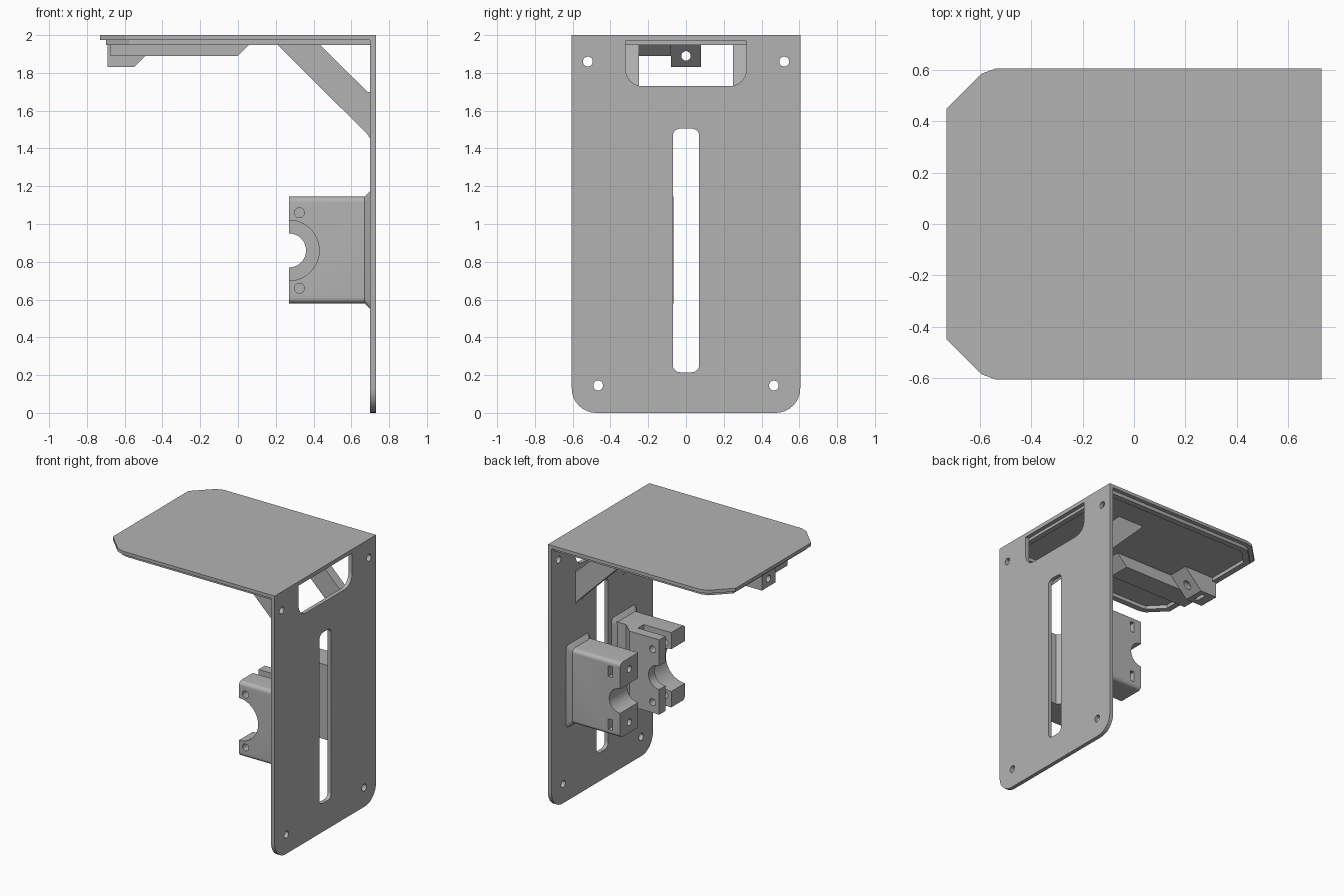
import bpy, bmesh, math
from mathutils import Vector

if "Cube" in bpy.data.objects:
    bpy.data.objects.remove(bpy.data.objects["Cube"], do_unlink=True)

grey = bpy.data.materials.new("light_grey")
grey.use_nodes = True
grey.diffuse_color = (0.45, 0.45, 0.45, 1)
grey.node_tree.nodes["Principled BSDF"].inputs["Base Color"].default_value = grey.diffuse_color


def prism(name, axis, lo, hi, pts, end_pts=None):
    """Extrude a 2D profile along an axis, optionally lofting to a second profile."""
    def place(p, h):
        a, b = p
        return {"x": (h, a, b), "y": (a, h, b), "z": (a, b, h)}[axis]
    bm = bmesh.new()
    low = [bm.verts.new(place(p, lo)) for p in pts]
    high = [bm.verts.new(place(p, hi)) for p in (end_pts or pts)]
    bm.faces.new(low)
    bm.faces.new(high)
    n = len(pts)
    for i in range(n):
        j = (i + 1) % n
        bm.faces.new((low[i], low[j], high[j], high[i]))
    bmesh.ops.recalc_face_normals(bm, faces=bm.faces)
    mesh = bpy.data.meshes.new(name)
    bm.to_mesh(mesh)
    bm.free()
    mesh.materials.append(grey)
    obj = bpy.data.objects.new(name, mesh)
    bpy.context.collection.objects.link(obj)
    return obj


def rect(a0, a1, b0, b1, radii=(0, 0, 0, 0), steps=8):
    """Rectangle with a radius per corner, anticlockwise from the low corner."""
    pts = []
    corners = [(a0, b0, 1, 1), (a1, b0, -1, 1), (a1, b1, -1, -1), (a0, b1, 1, -1)]
    for k, ((a, b, sa, sb), r) in enumerate(zip(corners, radii)):
        if r == 0:
            pts.append((a, b))
            continue
        for i in range(steps + 1):
            t = math.pi * (1 + k / 2 + i / steps / 2)
            pts.append((a + sa * r + r * math.cos(t), b + sb * r + r * math.sin(t)))
    return pts


def circle(a, b, r, n=32):
    return [(a + r * math.cos(math.tau * i / n), b + r * math.sin(math.tau * i / n))
            for i in range(n)]


def combine(obj, others, operation="DIFFERENCE"):
    """Apply booleans one at a time and drop the helper shapes."""
    for other in others:
        mod = obj.modifiers.new("boolean", "BOOLEAN")
        mod.operation, mod.solver, mod.object = operation, "EXACT", other
        graph = bpy.context.evaluated_depsgraph_get()
        mesh = bpy.data.meshes.new_from_object(obj.evaluated_get(graph))
        obj.modifiers.clear()
        obj.data = mesh
        bpy.data.objects.remove(other, do_unlink=True)


def cut(axis, lo, hi, pts):
    obj = prism("cutter", axis, lo, hi, pts)
    obj.hide_render = True
    return obj


# Back plate with slot, window and screw holes
back = prism("back_plate", "x", 0.70, 0.73, rect(-0.605, 0.605, 0, 1.975, (0.13, 0.13, 0, 0)))
openings = [rect(-0.07, 0.07, 0.215, 1.505, (0.04,) * 4),
            rect(-0.32, 0.32, 1.73, 1.97, (0.09, 0.09, 0, 0))]
for side in (-1, 1):
    openings += [circle(side * 0.52, 1.86, 0.026), circle(side * 0.465, 0.145, 0.026)]
combine(back, [cut("x", 0.6, 0.8, p) for p in openings])


# Top plate and the raised rim beneath it
def shelf_outline(d, x_end):
    half = [(-0.73 + d, 0.45 - d * 0.4), (-0.595 + d * 0.6, 0.585 - d * 0.8),
            (-0.54 + d * 0.4, 0.605 - d), (x_end, 0.605 - d)]
    return [(x, -y) for x, y in half] + half[::-1]


prism("top_plate", "z", 1.975, 2.0, shelf_outline(0, 0.73))
rim = prism("top_rim", "z", 1.948, 1.976, shelf_outline(0.03, 0.70))
combine(rim, [cut("z", 1.9, 1.975, shelf_outline(0.075, 0.66))])

# Diagonal braces
for label, y in (("right", -0.32), ("left", 0.25)):
    prism(label + "_brace", "y", y, y + 0.07,
          [(0.185, 1.976), (0.21, 1.948), (0.685, 1.475), (0.70, 1.45),
           (0.70, 1.70), (0.685, 1.70), (0.435, 1.948), (0.405, 1.976)])

# Rail and screw block under the top plate
prism("under_rail", "y", -0.25, -0.08,
      [(-0.675, 1.976), (-0.675, 1.89), (0.0, 1.89), (0.085, 1.976)])
block = prism("screw_block", "y", -0.08, 0.08,
              [(-0.69, 1.976), (-0.69, 1.83), (-0.55, 1.83), (-0.405, 1.976)])
combine(block, [cut("x", -0.8, -0.3, circle(0, 1.89, 0.025)),
                cut("z", 1.8, 1.92, rect(-0.62, -0.59, -0.045, 0.045))])


# Clamp halves standing on flared feet
def clamp_body(name, y0, y1, radii):
    body = prism(name, "x", 0.27, 0.70, rect(y0, y1, 0.58, 1.145, radii))
    foot_radii = (0.03,) * 4
    prism(name + "_foot", "x", 0.67, 0.70, rect(y0, y1, 0.58, 1.145, foot_radii),
          rect(y0 - 0.03, y1 + 0.03, 0.55, 1.175, foot_radii))
    return body


Z = 0.86
screws = (Z - 0.2, Z + 0.2)

left = clamp_body("left_clamp", 0.185, 0.40, (0, 0.03, 0.03, 0))
cuts = [cut("y", 0.1, 0.5, circle(0.27, Z, 0.092, 48))]
for z in screws:
    cuts += [cut("x", 0.2, 0.45, circle(0.29, z, 0.025)),
             cut("y", 0.25, 0.5, rect(0.335, 0.37, z - 0.04, z + 0.04))]
combine(left, cuts)

right = clamp_body("right_clamp", -0.374, -0.14, (0.03, 0, 0, 0.03))
cuts = [cut("y", -0.5, -0.1, circle(0.27, Z, 0.16, 48)),
        cut("z", 0.5, 1.2, rect(0.2, 0.50, -0.21, -0.1))]
cuts += [cut("y", -0.5, -0.1, circle(0.325, z, 0.026)) for z in screws]
combine(right, cuts)

# Inner jaw beside the right clamp, joined behind its gap
jaw = prism("inner_jaw", "z", 0.58, 1.145,
            [(0.27, -0.066), (0.27, -0.14), (0.505, -0.14), (0.60, -0.141), (0.52, -0.066)])
combine(jaw, [cut("y", -0.3, 0, circle(0.27, Z, 0.09, 48))]
        + [cut("y", -0.3, 0, circle(0.325, z, 0.026)) for z in screws])

# Smooth the rounded surfaces, keep edges crisp
for obj in bpy.context.collection.objects:
    if obj.type == "MESH" and obj.data.materials and obj.data.materials[0] == grey:
        bpy.ops.object.select_all(action="DESELECT")
        bpy.context.view_layer.objects.active = obj
        obj.select_set(True)
        bpy.ops.object.shade_smooth_by_angle(angle=math.radians(25))
